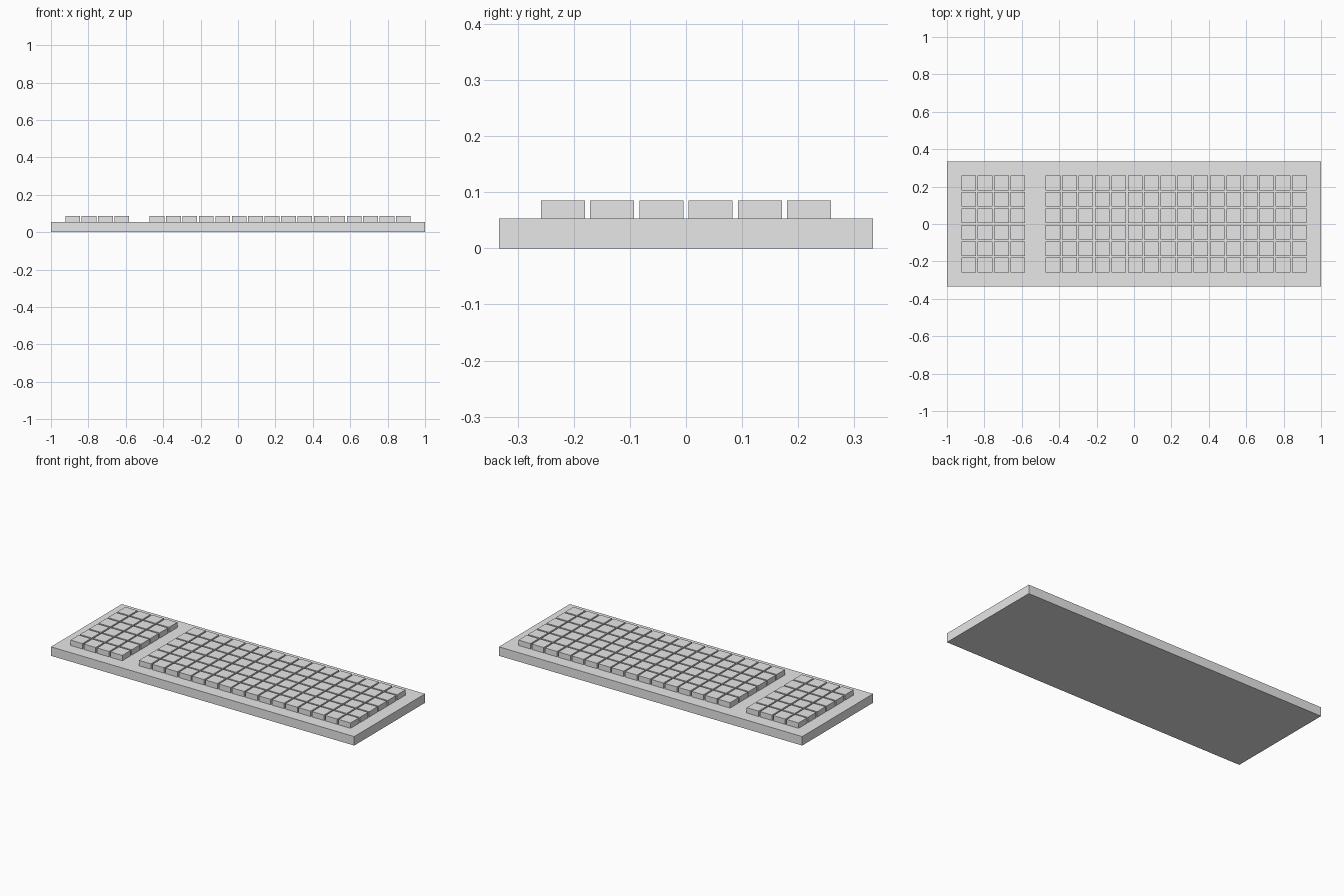
import bpy
import bmesh
from mathutils import Matrix, Vector

if "Cube" in bpy.data.objects:
    bpy.data.objects.remove(bpy.data.objects["Cube"], do_unlink=True)

BASE_SIZE = (2.0, 0.667, 0.0535)
KEY = 0.0785
KEY_HEIGHT = 0.0322
PITCH = 0.0878
EDGE = 0.9235
ROWS = 6

grey = bpy.data.materials.new("light_grey")
grey.use_nodes = True
colour = (0.8, 0.8, 0.8, 1.0)
grey.diffuse_color = colour
grey.node_tree.nodes["Principled BSDF"].inputs["Base Color"].default_value = colour


def add_box(bm, centre, size):
    matrix = Matrix.Translation(Vector(centre)) @ Matrix.Diagonal((*size, 1))
    bmesh.ops.create_cube(bm, size=1, matrix=matrix)


def make_object(name, bm):
    mesh = bpy.data.meshes.new(name)
    bm.to_mesh(mesh)
    bm.free()
    mesh.materials.append(grey)
    obj = bpy.data.objects.new(name, mesh)
    bpy.context.collection.objects.link(obj)


def key_block(name, first_x, columns):
    bm = bmesh.new()
    z = BASE_SIZE[2] + KEY_HEIGHT / 2
    for col in range(columns):
        for row in range(ROWS):
            y = (row - (ROWS - 1) / 2) * PITCH
            add_box(bm, (first_x + col * PITCH, y, z), (KEY, KEY, KEY_HEIGHT))
    make_object(name, bm)


# Flat keyboard body
body = bmesh.new()
add_box(body, (0, 0, BASE_SIZE[2] / 2), BASE_SIZE)
make_object("keyboard_base", body)

# Small side pad and the main key field, each flush with its edge margin
key_block("side_pad_keys", -EDGE + KEY / 2, 4)
MAIN_COLUMNS = 16
key_block("main_keys", EDGE - KEY / 2 - (MAIN_COLUMNS - 1) * PITCH, MAIN_COLUMNS)
